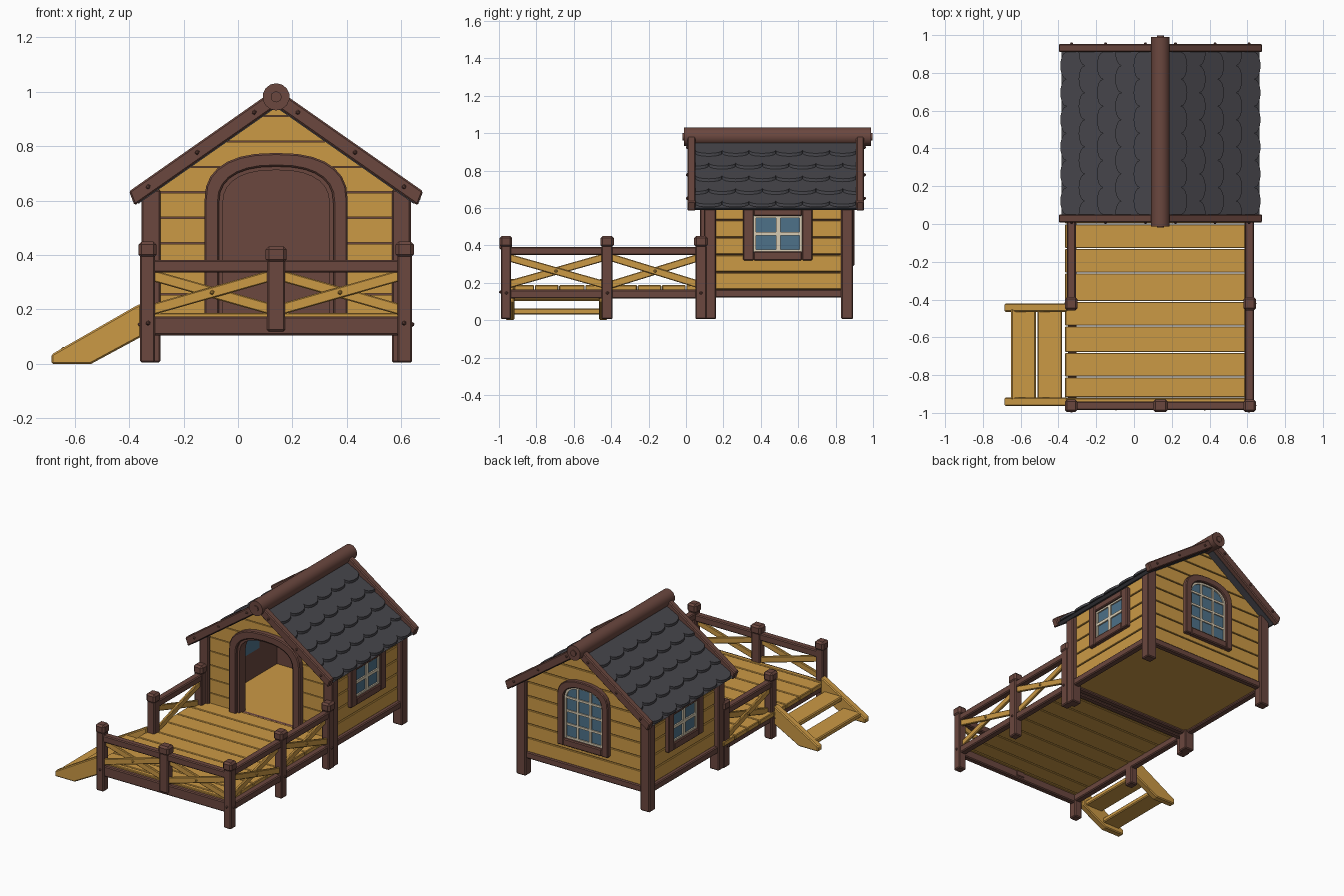
import bpy, bmesh, math
from mathutils import Matrix

if "Cube" in bpy.data.objects:
    bpy.data.objects.remove(bpy.data.objects["Cube"])

CX = 0.14  # symmetry plane of house and deck


def mat(name, rgb):
    m = bpy.data.materials.new(name)
    m.diffuse_color = (*rgb, 1)
    m.use_nodes = True
    m.node_tree.nodes["Principled BSDF"].inputs["Base Color"].default_value = m.diffuse_color
    return m


TAN = mat("honey_wood", (0.60, 0.32, 0.06))
BROWN = mat("brown_wood", (0.145, 0.063, 0.049))
SLATE = mat("dark_slate", (0.063, 0.062, 0.072))
BLUE = mat("blue_glass", (0.075, 0.165, 0.25))
CREAM = mat("cream_paint", (0.68, 0.60, 0.45))


def finish(name, bm, m, bevel=0.0):
    bmesh.ops.recalc_face_normals(bm, faces=bm.faces)
    me = bpy.data.meshes.new(name)
    bm.to_mesh(me)
    bm.free()
    me.materials.append(m)
    ob = bpy.data.objects.new(name, me)
    bpy.context.collection.objects.link(ob)
    if bevel:
        b = ob.modifiers.new("bevel", "BEVEL")
        b.width, b.segments, b.limit_method = bevel, 1, "ANGLE"
        b.angle_limit = math.radians(40)
    return ob


def prism(name, polys, axis, a, b, m, bevel=0.0):
    """Extrude 2D outlines from a to b; axis 'y' takes (x,z), 'x' takes (y,z)."""
    bm = bmesh.new()
    for p in polys:
        put = (lambda u, v, w: (u, w, v)) if axis == "y" else (lambda u, v, w: (w, u, v))
        lo = [bm.verts.new(put(u, v, a)) for u, v in p]
        hi = [bm.verts.new(put(u, v, b)) for u, v in p]
        bm.faces.new(lo)
        bm.faces.new(hi)
        for i in range(len(p)):
            j = (i + 1) % len(p)
            bm.faces.new((lo[i], lo[j], hi[j], hi[i]))
    return finish(name, bm, m, bevel)


def rect(u0, u1, v0, v1):
    return [(u0, v0), (u1, v0), (u1, v1), (u0, v1)]


def box(name, x0, x1, y0, y1, z0, z1, m, bevel=0.006):
    return prism(name, [rect(x0, x1, z0, z1)], "y", y0, y1, m, bevel)


def sbox(name, s, d0, d1, *rest, **kw):
    """Box placed by its distance from the symmetry plane on side s."""
    x0, x1 = sorted((CX + s * d0, CX + s * d1))
    return box(name, x0, x1, *rest, **kw)


def strip(p, q, w):
    """Outline of a straight board from p to q of width w."""
    dx, dy = q[0] - p[0], q[1] - p[1]
    k = w / 2 / math.hypot(dx, dy)
    nx, ny = -dy * k, dx * k
    return [(p[0] + nx, p[1] + ny), (p[0] - nx, p[1] - ny), (q[0] - nx, q[1] - ny), (q[0] + nx, q[1] + ny)]


def arch(hw, z0, zs, zt, n=14, e=0.82):
    pts = [(CX + hw, z0)]
    for i in range(n + 1):
        t = math.pi * i / n
        c, s = math.cos(t), max(0, math.sin(t))
        pts.append((CX + hw * math.copysign(abs(c) ** e, c), zs + (zt - zs) * s ** e))
    return pts + [(CX - hw, z0)]


def nails(name, places, m, r=0.009):
    bm = bmesh.new()
    for p in places:
        bmesh.ops.create_icosphere(bm, subdivisions=1, radius=r, matrix=Matrix.Translation(p))
    return finish(name, bm, m)


def post(name, s, d0, d1, y0, y1, top, z0=0.005):
    sbox(name, s, d0, d1, y0, y1, z0, top - 0.05, BROWN)
    sbox(name + "_cap", s, d0 - 0.006, d1 + 0.006, y0 - 0.006, y1 + 0.006, top - 0.06, top, BROWN, bevel=0.012)


# Deck planks and framing
ys = [-0.955, -0.92, -0.81, -0.68, -0.54, -0.41, -0.26, -0.13, 0.0, 0.12]
prism("deck_planks", [rect(a + 0.002, b - 0.002, 0.155, 0.187) for a, b in zip(ys, ys[1:])], "x", -0.365, 0.59, TAN, 0.004)
box("deck_front_beam", -0.33, 0.61, -0.98, -0.94, 0.105, 0.175, BROWN)
box("deck_rear_beam", -0.33, 0.61, 0.06, 0.10, 0.115, 0.155, BROWN)
for s in (-1, 1):
    sbox("deck_side_beam", s, 0.445, 0.49, -0.95, 0.09, 0.115, 0.163, BROWN)
    for y0, y1 in ((-0.99, -0.935), (-0.452, -0.392), (0.05, 0.11)):
        post("deck_post", s, 0.445, 0.50, y0, y1, 0.45)

# Railings: top rails with crossed boards
post("front_middle_post", 1, -0.033, 0.033, -0.99, -0.935, 0.432, 0.12)
box("front_rail", -0.33, 0.61, -0.985, -0.94, 0.335, 0.382, BROWN)
dots = []
for x0, x1 in ((-0.315, 0.125), (0.155, 0.595)):
    prism("front_brace", [strip((x0, 0.20), (x1, 0.325), 0.04)], "y", -0.978, -0.96, TAN, 0.004)
    prism("front_brace", [strip((x0, 0.325), (x1, 0.20), 0.04)], "y", -0.965, -0.947, TAN, 0.004)
    dots.append(((x0 + x1) / 2, -0.979, 0.2625))
for s, y0, y1 in ((1, -0.95, -0.44), (1, -0.40, 0.07), (-1, -0.40, 0.07)):
    sbox("side_rail", s, 0.448, 0.495, y0, y1, 0.347, 0.392, BROWN)
    for d0, d1, za, zb in ((0.47, 0.486, 0.335, 0.19), (0.455, 0.473, 0.19, 0.335)):
        prism("side_brace", [strip((y0, za), (y1, zb), 0.04)], "x", CX + s * d0, CX + s * d1, TAN, 0.004)
    dots.append((CX + s * 0.487, (y0 + y1) / 2, 0.2625))
nails("brace_nails", dots, TAN)

# Steps on the left side
for y in (-0.963, -0.465):
    prism("step_stringer", [[(-0.685, 0.0), (-0.54, 0.0), (-0.355, 0.10), (-0.355, 0.222), (-0.38, 0.21), (-0.685, 0.035)]],
          "y", y, y + 0.045, TAN, 0.006)
box("lower_tread", -0.65, -0.52, -0.93, -0.45, 0.03, 0.062, TAN)
box("upper_tread", -0.512, -0.38, -0.93, -0.45, 0.103, 0.135, TAN)

# House base, corner posts
box("house_floor", -0.31, 0.59, 0.11, 0.87, 0.135, 0.18, TAN)
box("house_front_beam", -0.33, 0.61, 0.105, 0.145, 0.12, 0.165, BROWN)
box("house_back_beam", -0.33, 0.61, 0.84, 0.88, 0.12, 0.165, BROWN)
for s in (-1, 1):
    sbox("house_side_beam", s, 0.44, 0.485, 0.12, 0.87, 0.12, 0.165, BROWN)
    for y0, y1 in ((0.095, 0.16), (0.83, 0.893)):
        sbox("corner_post", s, 0.425, 0.495, y0, y1, 0.005, 0.64, BROWN)

# Gable walls in planks over a brown lining
def half(z):
    return min(0.455, (0.955 - z) / 0.7)


KNEE = 0.955 - 0.7 * 0.455
STEP = 0.0935


def gable_band(z0, z1):
    zs = [z0] + ([KNEE] if z0 < KNEE < z1 else []) + [z1]
    return [(CX + half(z), z) for z in zs] + [(CX - half(z), z) for z in reversed(zs)]


bands = [(0.165 + i * STEP, 0.165 + (i + 1) * STEP - 0.005) for i in range(8)] + [(0.165 + 8 * STEP, 0.945)]
planks = [gable_band(a, b) for a, b in bands]
lining = [gable_band(0.165, 0.945)]
front = [prism("front_wall_planks", planks, "y", 0.112, 0.128, TAN),
         prism("front_wall_lining", lining, "y", 0.13, 0.15, BROWN)]
prism("back_wall_planks", planks, "y", 0.852, 0.87, TAN, 0.003)
prism("back_wall_lining", lining, "y", 0.82, 0.85, BROWN)

# Doorway opening and frame
cutter = prism("door_cutter", [arch(0.23, 0.1802, 0.59, 0.745)], "y", 0.05, 0.2, BROWN)
cutter.hide_render = True
cutter.hide_set(True)
for ob in front:
    b = ob.modifiers.new("doorway", "BOOLEAN")
    b.operation, b.object, b.solver = "DIFFERENCE", cutter, "EXACT"
prism("door_frame", [arch(0.263, 0.18, 0.60, 0.775) + arch(0.21, 0.18, 0.59, 0.725)[::-1]], "y", 0.075, 0.155, BROWN, 0.006)
prism("door_inner_frame", [arch(0.215, 0.18, 0.592, 0.73) + arch(0.196, 0.18, 0.585, 0.712)[::-1]], "y", 0.095, 0.16, BROWN)

# Side walls and square windows
for s in (-1, 1):
    bz = [(a, min(b, 0.645)) for a, b in bands if a < 0.64]
    prism("side_wall_planks", [rect(0.15, 0.84, a, b) for a, b in bz], "x", CX + s * 0.447, CX + s * 0.462, TAN, 0.003)
    sbox("side_wall_lining", s, 0.425, 0.445, 0.13, 0.85, 0.165, 0.645, BROWN, bevel=0)
    sbox("side_window_glass", s, 0.422, 0.465, 0.355, 0.63, 0.36, 0.565, BLUE, bevel=0)
    frame = [rect(0.305, 0.362, 0.32, 0.60), rect(0.62, 0.677, 0.32, 0.60),
             rect(0.362, 0.62, 0.32, 0.367), rect(0.362, 0.62, 0.557, 0.60)]
    prism("side_window_frame", frame, "x", CX + s * 0.45, CX + s * 0.488, BROWN, 0.005)
    bars = [rect(0.36, 0.374, 0.365, 0.56), rect(0.608, 0.622, 0.365, 0.56), rect(0.48, 0.504, 0.365, 0.56),
            rect(0.36, 0.622, 0.365, 0.378), rect(0.36, 0.622, 0.546, 0.56), rect(0.36, 0.622, 0.453, 0.472)]
    prism("side_window_bars", bars, "x", CX + s * 0.46, CX + s * 0.474, CREAM)

# Arched back window
prism("back_window_glass", [arch(0.15, 0.34, 0.60, 0.705)], "y", 0.86, 0.875, BLUE)
prism("back_window_frame", [arch(0.188, 0.29, 0.615, 0.745) + arch(0.142, 0.29, 0.605, 0.70)[::-1]], "y", 0.86, 0.9, BROWN, 0.005)
box("back_window_sill", CX - 0.143, CX + 0.143, 0.86, 0.9, 0.29, 0.338, BROWN)
prism("back_window_rim", [arch(0.144, 0.337, 0.606, 0.702) + arch(0.13, 0.337, 0.60, 0.688)[::-1]], "y", 0.87, 0.884, CREAM)
bars = [rect(CX + o - 0.007, CX + o + 0.007, 0.338, 0.694) for o in (-0.047, 0.047)]
bars += [rect(CX - 0.135, CX + 0.135, z - 0.007, z + 0.007) for z in (0.344, 0.432, 0.521, 0.61)]
prism("back_window_bars", bars, "y", 0.87, 0.882, CREAM)

# Roof slabs, scalloped shingles and barge boards
def roof_line(s, d0, d1, top, thick):
    return [(CX + s * d0, top - 0.7 * d0), (CX + s * d1, top - 0.7 * d1),
            (CX + s * (d1 - 0.02), top - thick - 0.7 * (d1 - 0.02)), (CX + s * d0, top - thick - 0.7 * d0)]


W, ROWS, Y0, Y1 = 0.86 / 6, 5, 0.05, 0.912
ROW = 0.485 / ROWS
for s in (-1, 1):
    prism("roof_slab", [roof_line(s, 0.0, 0.525, 0.967, 0.025)], "y", 0.04, 0.92, SLATE)
    bm = bmesh.new()
    for r in range(ROWS):
        d0, d1 = 0.045 + r * ROW - 0.02, 0.045 + (r + 1) * ROW
        for c in range(7 if r % 2 else 6):
            yc = Y0 + W * (c + (0.0 if r % 2 else 0.5))
            out = [(yc + W / 2, d0), (yc - W / 2, d0)]
            for i in range(9):
                a = math.pi * i / 8
                out.append((yc - W / 2 * math.cos(a), d1 - 0.032 + 0.032 * math.sin(a)))
            clean = []
            for y, d in out:  # trim half tiles at the roof edges
                p = (min(max(y, Y0), Y1), d)
                if p[0] == y or not c or c == 6:
                    clean.append(p)
            rows = []
            for low in (0, 0.016):
                rows.append([bm.verts.new((CX + s * d, y, 0.969 - 0.7 * d + 0.022 * (d - d0) / (d1 - d0) - low)) for y, d in clean])
            top, bot = rows
            bm.faces.new(top)
            bm.faces.new(bot)
            for i in range(len(top)):
                j = (i + 1) % len(top)
                bm.faces.new((top[i], top[j], bot[j], bot[i]))
    finish("shingles", bm, SLATE)
    for y0 in (0.008, 0.91):
        prism("barge_board", [roof_line(s, 0.0, 0.54, 1.012, 0.066)], "y", y0, y0 + 0.043, BROWN, 0.006)

# Ridge log with end pegs
for name, r, y0, y1 in (("ridge_log", 0.05, -0.012, 0.99), ("ridge_peg", 0.02, -0.018, 0.997)):
    bpy.ops.mesh.primitive_cylinder_add(vertices=14, radius=r, depth=y1 - y0, location=(CX, (y0 + y1) / 2, 0.981),
                                        rotation=(math.pi / 2, 0, 0))
    ob = bpy.context.object
    ob.name = name
    ob.data.materials.append(BROWN)
    bpy.ops.object.shade_smooth_by_angle()

# Nails on barge boards and posts
dots = [(CX + s * d, y, 0.98 - 0.7 * d) for s in (-1, 1) for d in (0.08, 0.29, 0.47) for y in (0.007, 0.954)]
dots += [(CX + s * 0.5, y, 0.145) for s in (-1, 1) for y in (-0.96, -0.42, 0.08)]
dots += [(CX + s * 0.47, -0.991, 0.15) for s in (-1, 1)]
nails("frame_nails", dots, BROWN)
